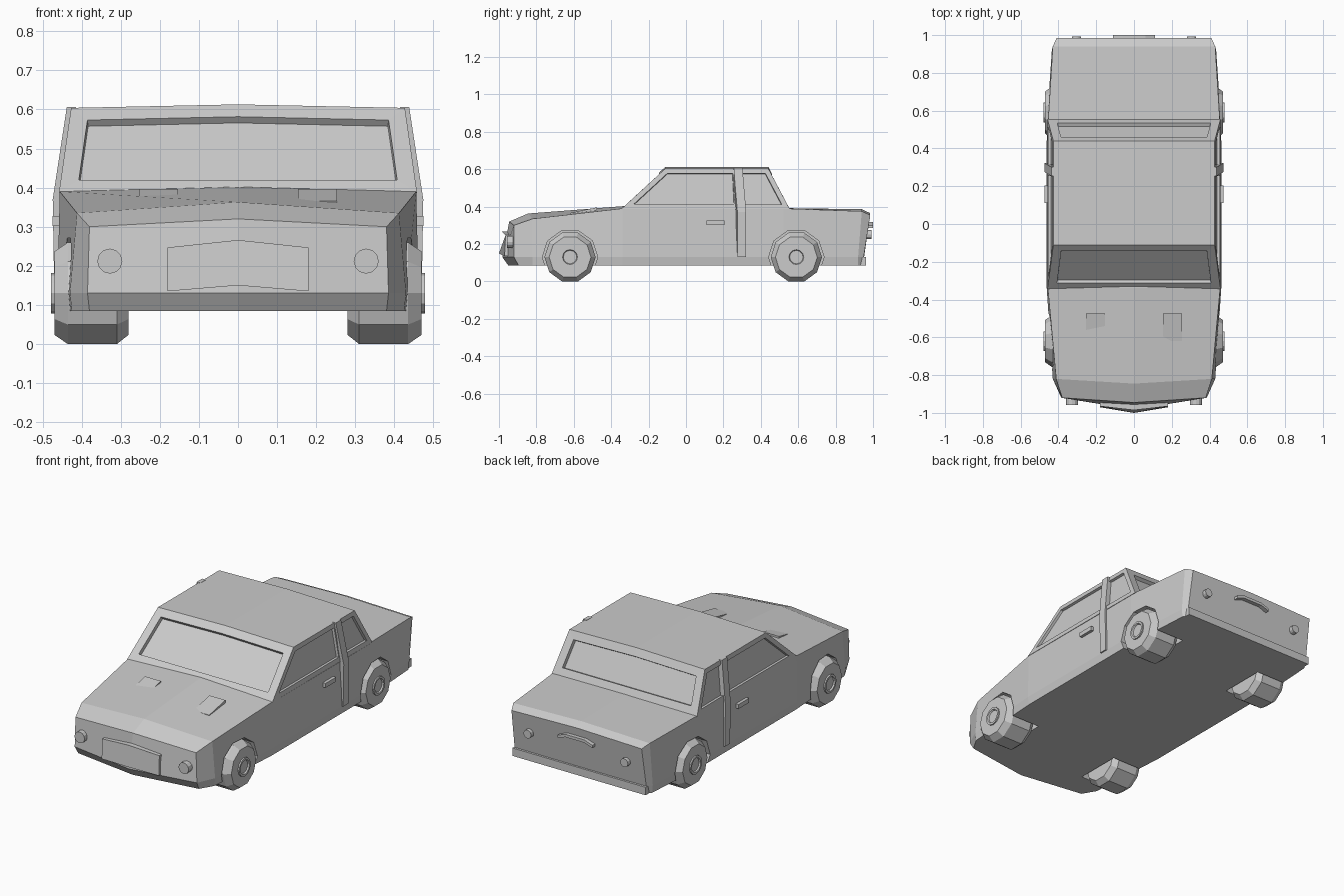
import bpy, bmesh, math
from mathutils import Matrix, Vector

if "Cube" in bpy.data.objects:
    bpy.data.objects.remove(bpy.data.objects["Cube"])


def finish(name, bm, mirror=False):
    bmesh.ops.recalc_face_normals(bm, faces=bm.faces)
    me = bpy.data.meshes.new(name)
    bm.to_mesh(me)
    bm.free()
    ob = bpy.data.objects.new(name, me)
    bpy.context.collection.objects.link(ob)
    if mirror:
        ob.modifiers.new("mirror", 'MIRROR')
    return ob


def bridge(name, a, b, mirror=False):
    """Solid between two matching outlines."""
    bm = bmesh.new()
    va, vb = [bm.verts.new(p) for p in a], [bm.verts.new(p) for p in b]
    n = len(a)
    for i in range(n):
        j = (i + 1) % n
        bm.faces.new((va[i], va[j], vb[j], vb[i]))
    bm.faces.new(va)
    bm.faces.new(vb)
    return finish(name, bm, mirror)


def box(name, x, y, z, mirror=False):
    a = [(x[0], y[0], z[0]), (x[1], y[0], z[0]), (x[1], y[0], z[1]), (x[0], y[0], z[1])]
    return bridge(name, a, [(p[0], y[1], p[2]) for p in a], mirror)


def revolve(name, profile, y, z, sides):
    """Closed solid spun about an x-parallel axis; profile is (x, radius)."""
    bm = bmesh.new()
    rings = [[bm.verts.new((x, y + r * math.cos(i * math.tau / sides), z + r * math.sin(i * math.tau / sides)))
              for i in range(sides)] for x, r in profile]
    for a, b in zip(rings, rings[1:]):
        for i in range(sides):
            j = (i + 1) % sides
            bm.faces.new((a[i], a[j], b[j], b[i]))
    bm.faces.new(rings[0])
    bm.faces.new(rings[-1])
    return finish(name, bm, True)


def lamp(name, x, z, r, y0, y1):
    pts = [(x + r * math.cos(i * math.tau / 12), z + r * math.sin(i * math.tau / 12)) for i in range(12)]
    return bridge(name, [(a, y0, b) for a, b in pts], [(a, y1, b) for a, b in pts], True)


# Lower body: half sections from floor centre, over the sill, to the deck centre
stations = [
    [(0, -.95, .085), (.38, -.895, .085), (.385, -.92, .13), (.38, -.92, .30), (0, -.945, .32)],
    [(0, -.82, .085), (.425, -.82, .085), (.43, -.82, .13), (.412, -.82, .335), (0, -.845, .363)],
    [(0, -.34, .085), (.455, -.34, .085), (.462, -.34, .13), (.456, -.34, .39), (0, -.34, .402)],
    [(0, .52, .085), (.455, .52, .085), (.462, .52, .13), (.456, .52, .39), (0, .52, .392)],
    [(0, .93, .085), (.43, .92, .085), (.435, .92, .13), (.43, .94, .375), (0, .94, .386)],
    [(0, .945, .085), (.41, .945, .085), (.415, .95, .13), (.41, .985, .355), (0, .985, .365)],
]
bm = bmesh.new()
rings = []
for st in stations:
    full = st + [(-x, y, z) for x, y, z in reversed(st[1:-1])]
    rings.append([bm.verts.new(p) for p in full])
for a, b in zip(rings, rings[1:]):
    for i in range(8):
        j = (i + 1) % 8
        bm.faces.new((a[i], a[j], b[j], b[i]))
for r, y in ((rings[0], -.982), (rings[-1], .952)):
    m = bm.verts.new((0, y, .13))
    for q in ((r[0], r[1], r[2], m), (m, r[2], r[3], r[4]), (m, r[4], r[5], r[6]), (r[0], m, r[6], r[7])):
        bm.faces.new(q)
body = finish("lower_body", bm)

# Wheels, hubs and wheel wells
for label, y in (("front", -.62), ("rear", .59)):
    revolve(label + "_tyres", [(.28, .112), (.31, .137), (.435, .137), (.47, .112), (.47, .08)], y, .13, 10)
    revolve(label + "_hubs", [(.44, .052), (.478, .052), (.478, .04), (.47, .036)], y, .13, 12)
    well = revolve(label + "_well_cutter", [(.265, .148), (.6, .148)], y, .13, 10)
    well.hide_render = True
    well.hide_viewport = False
    well.display_type = 'WIRE'
    cut = body.modifiers.new(label + "_wells", 'BOOLEAN')
    cut.operation, cut.object, cut.solver = 'DIFFERENCE', well, 'EXACT'

# Cabin with recessed windows
bm = bmesh.new()
V = lambda *p: bm.verts.new(p)
base = {}
roof = {}
for s in (-1, 1):
    base[s] = [V(s * .458, y, z) for y, z in ((-.345, .388), (.285, .388), (.555, .386))]
    roof[s] = [V(s * .427, y, .604) for y in (-.11, .275, .44)]
ridge = [V(0, -.11, .613), V(0, .275, .613), V(0, .44, .613)]
side_glass = []
for s in (-1, 1):
    for i in (0, 1):
        side_glass.append(bm.faces.new((base[s][i], base[s][i + 1], roof[s][i + 1], roof[s][i])))
        bm.faces.new((roof[s][i], roof[s][i + 1], ridge[i + 1], ridge[i]))
end_glass = [bm.faces.new((base[-1][k], base[1][k], roof[1][k], ridge[k], roof[-1][k])) for k in (0, 2)]
bm.faces.new(base[-1] + base[1][::-1])
bmesh.ops.recalc_face_normals(bm, faces=bm.faces)
for faces, edge, deep in ((side_glass, .026, -.014), (end_glass, .046, -.02)):
    bmesh.ops.inset_individual(bm, faces=faces, thickness=edge, use_even_offset=True)
    bmesh.ops.inset_individual(bm, faces=faces, thickness=.002, depth=deep, use_even_offset=True)
finish("cabin", bm)

# Door pillars and handles
outline = [(.445, .13, 0), (.47, .13, 0), (.474, .37, 0), (.438, .606, -.02), (.415, .606, -.02), (.44, .37, 0)]
bridge("door_pillars", [(x, .275 + d, z) for x, z, d in outline],
       [(x, .322 + d, z) for x, z, d in outline], True)
box("door_handles", (.445, .475), (.11, .205), (.302, .327), True)

# Bonnet scoops
scoop = [(-.62, .33), (-.62, .366), (-.475, .396), (-.475, .34)]
bridge("bonnet_scoops", [(.153, y, z) for y, z in scoop], [(.253, y, z) for y, z in scoop], True)

# V-shaped grille, head lamps
face = [(-.18, -.97, .135), (0, -1, .15), (.18, -.97, .135), (.18, -.965, .247), (0, -.985, .266), (-.18, -.965, .247)]
bridge("grille", face, [(x, y + .05, z) for x, y, z in face])
lamp("head_lamps", .328, .212, .032, -.90, -.958)

# Tail lamps, boot handle, rear bumper
lamp("tail_lamps", .305, .25, .024, .94, .993)
arc = [(-.11, .285), (-.06, .302), (.06, .302), (.11, .285), (.11, .300), (.06, .318), (-.06, .318), (-.11, .300)]
bridge("boot_handle", [(x, .96, z) for x, z in arc], [(x, 1.0, z) for x, z in arc])
box("rear_bumper", (-.42, .42), (.92, .963), (.085, .13))
